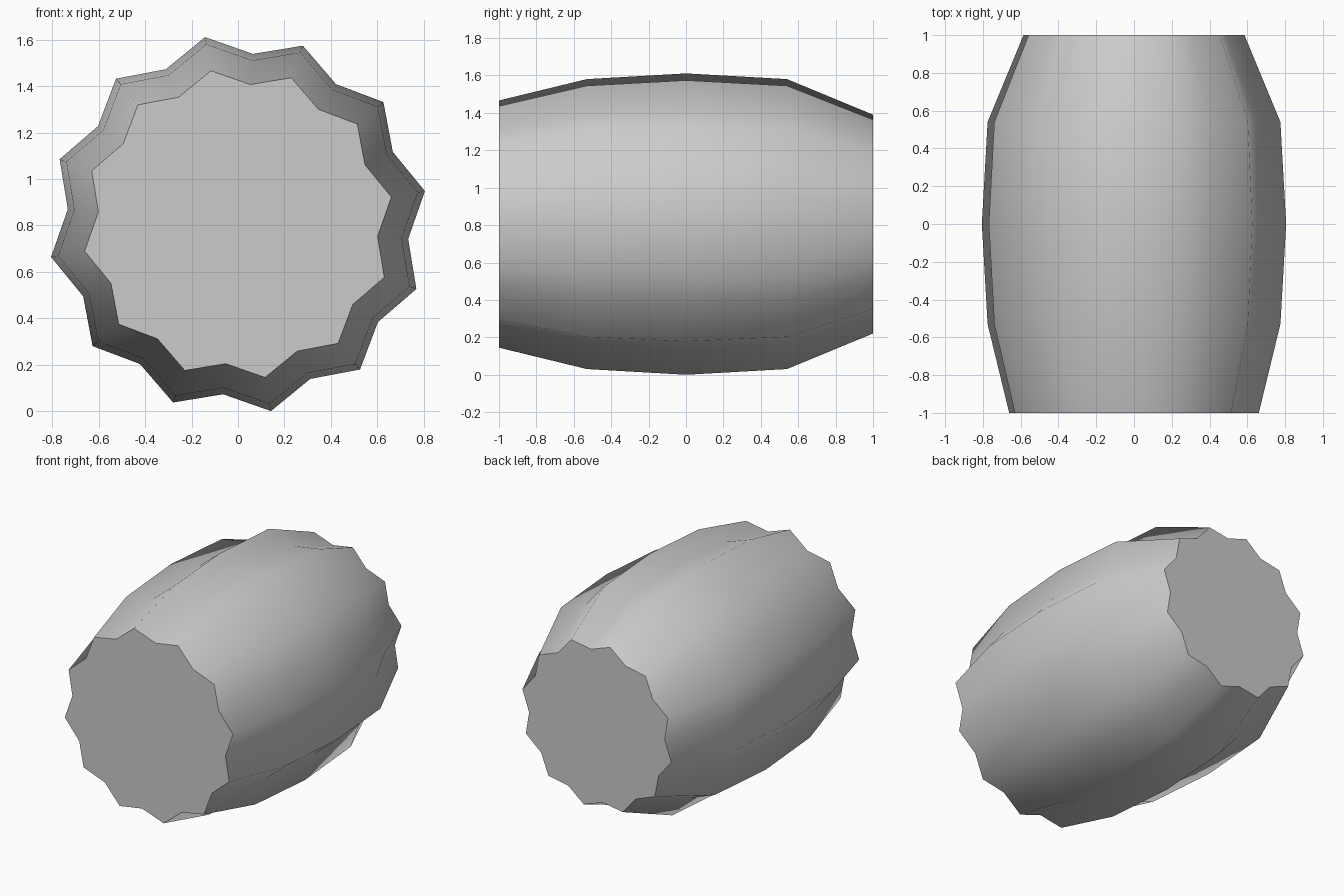
import bpy, bmesh
from math import sin, cos, radians

if "Cube" in bpy.data.objects:
    bpy.data.objects.remove(bpy.data.objects["Cube"])

RIDGES = 12          # ridges around the barrel
TWIST = 10           # rotation of the ridges in degrees
VALLEY = 0.9         # valley radius relative to ridge radius
PROFILE = [(-1.0, 0.671), (-0.53, 0.787), (0.0, 0.818), (0.54, 0.787), (1.0, 0.594)]
CENTRE_Z = 0.818 * cos(radians(TWIST))

bm = bmesh.new()

# fluted cross-sections along the length
rings = []
for y, radius in PROFILE:
    ring = []
    for i in range(RIDGES * 2):
        a = radians(TWIST + i * 180 / RIDGES)
        r = radius * (VALLEY if i % 2 else 1.0)
        ring.append(bm.verts.new((r * cos(a), y, CENTRE_Z + r * sin(a))))
    rings.append(ring)

# smooth side walls between neighbouring sections
n = RIDGES * 2
for a, b in zip(rings, rings[1:]):
    for i in range(n):
        j = (i + 1) % n
        bm.faces.new((a[i], a[j], b[j], b[i])).smooth = True

# flat end caps
for ring in (rings[0], rings[-1]):
    cap = bm.faces.new(ring)
    cap.smooth = False
    for e in cap.edges:
        e.smooth = False

bmesh.ops.recalc_face_normals(bm, faces=bm.faces)
mesh = bpy.data.meshes.new("fluted_barrel")
bm.to_mesh(mesh)
bm.free()
barrel = bpy.data.objects.new("fluted_barrel", mesh)
bpy.context.collection.objects.link(barrel)
